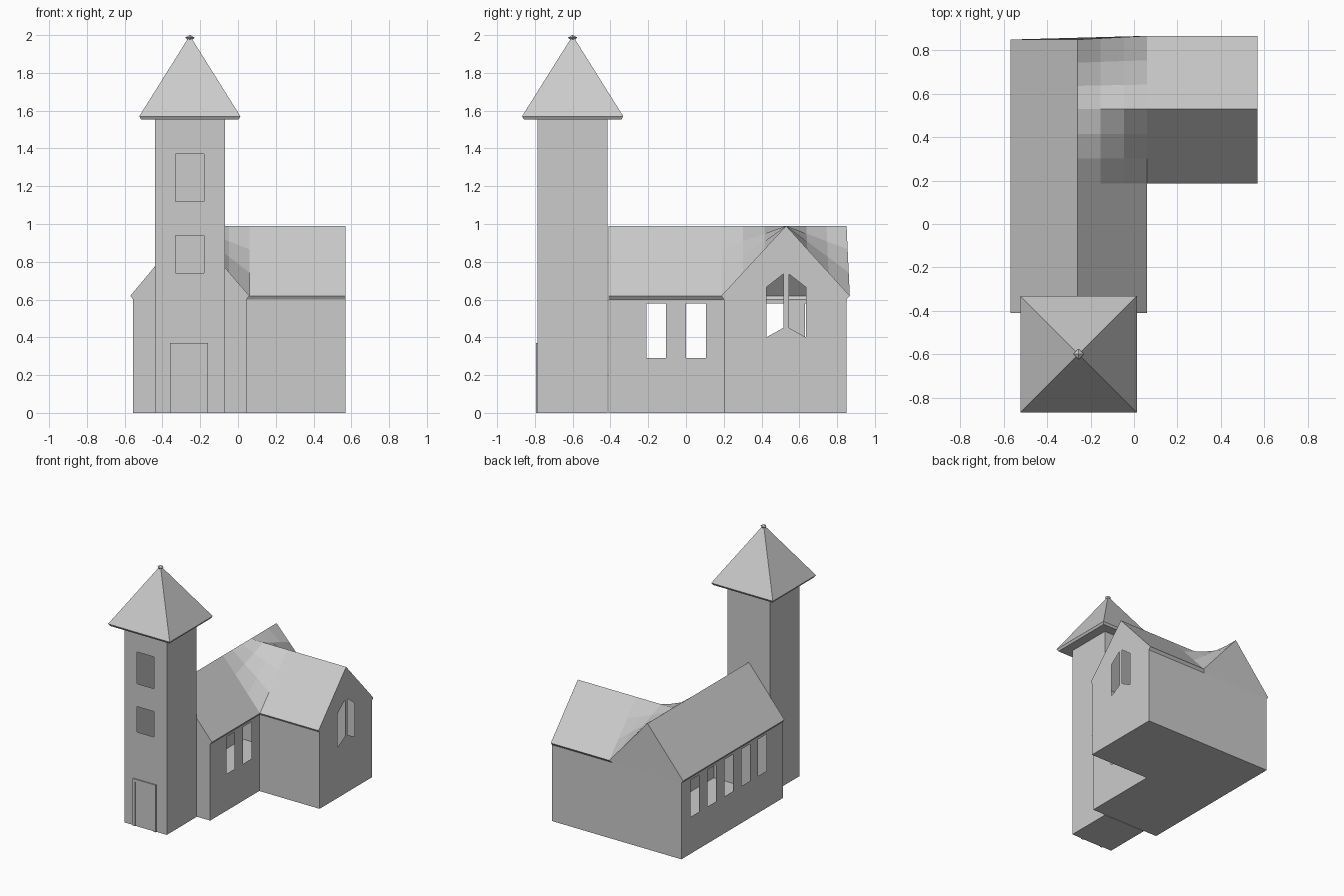
import bpy, bmesh, math
from mathutils import Vector

cube = bpy.data.objects.get("Cube")
if cube:
    bpy.data.objects.remove(cube)

stone = bpy.data.materials.new("plain_grey")
stone.use_nodes = True
stone.diffuse_color = (0.6, 0.6, 0.6, 1)
stone.node_tree.nodes["Principled BSDF"].inputs["Base Color"].default_value = (0.6, 0.6, 0.6, 1)


def finish(name, bm):
    mesh = bpy.data.meshes.new(name)
    bm.to_mesh(mesh)
    bm.free()
    mesh.materials.append(stone)
    obj = bpy.data.objects.new(name, mesh)
    bpy.context.collection.objects.link(obj)
    return obj


def sheet(name, polygons, inside, openings=()):
    """Thin faces turned away from an inside point, with convex openings cut out."""
    bm = bmesh.new()
    for points in polygons:
        bm.faces.new([bm.verts.new(p) for p in points])
    bmesh.ops.remove_doubles(bm, verts=bm.verts[:], dist=0.0001)
    bm.normal_update()
    for f in bm.faces:
        if f.normal.dot(f.calc_center_median() - Vector(inside)) < 0:
            f.normal_flip()
    for opening in openings:
        pts = [Vector(p) for p in opening]
        centre = sum(pts, Vector()) / len(pts)
        bm.faces.ensure_lookup_table()
        wall_normal = bm.faces[0].normal.copy()
        planes = []
        for a, b in zip(pts, pts[1:] + pts[:1]):
            n = (b - a).cross(wall_normal).normalized()
            if n.dot(centre - a) > 0:
                n.negate()
            planes.append((a, n))
            bmesh.ops.bisect_plane(bm, geom=bm.verts[:] + bm.edges[:] + bm.faces[:],
                                   dist=0.00001, plane_co=a, plane_no=n)
        hole = [f for f in bm.faces
                if all((f.calc_center_median() - a).dot(n) < 0 for a, n in planes)]
        bmesh.ops.delete(bm, geom=hole, context='FACES')
    return finish(name, bm)


def side_rect(x, y0, y1, z0, z1):
    return [(x, y0, z0), (x, y1, z0), (x, y1, z1), (x, y0, z1)]


def front_rect(y, x0, x1, z0, z1):
    return [(x0, y, z0), (x1, y, z0), (x1, y, z1), (x0, y, z1)]


# Main dimensions
XR, XL, XT = -0.555, 0.045, 0.57          # nave walls and wing end
YF, YW, YB = -0.41, 0.20, 0.85            # nave front, wing front, back
ER, EL, EF, EB = -0.57, 0.06, 0.187, 0.867  # eave tips
RX, RY = -0.26, 0.53                      # ridge lines
WALL, EAVE, TOP = 0.60, 0.62, 0.99
CORE = (-0.25, 0.5, 0.4)

# Nave side walls with rows of windows
rows = [(-0.21 + 0.21 * i, -0.105 + 0.21 * i) for i in range(5)]
sheet("nave_right_wall", [side_rect(XR, YF, YB, 0, WALL)], CORE,
      [side_rect(XR, a, b, 0.29, 0.58) for a, b in rows])
sheet("nave_left_wall", [side_rect(XL, YF, YW, 0, WALL)], CORE,
      [side_rect(XL, a, b, 0.29, 0.58) for a, b in rows[:2]])

# Nave front gable, wing front wall and shared back wall
sheet("nave_front_gable", [[(XR, YF, 0), (XL, YF, 0), (XL, YF, WALL), (EL, YF, EAVE),
                            (RX, YF, TOP), (ER, YF, EAVE), (XR, YF, WALL)]], CORE)
sheet("wing_front_wall", [front_rect(YW, XL, XT, 0, WALL)], CORE)
sheet("back_wall", [[(XR, YB, 0), (XT, YB, 0), (XT, YB, WALL), (XL, YB, WALL),
                     (XR, YB, WALL)],
                    [(XR, YB, WALL), (XL, YB, WALL), (EL, EB, EAVE), (RX, YB, TOP),
                     (ER, YB, EAVE)]], CORE)

# Wing gable with a pair of slanted windows
panes = []
for s in (-1, 1):
    near, far = RY + s * 0.015, RY + s * 0.105
    panes.append([(XT, near, 0.45), (XT, far, 0.40), (XT, far, 0.665), (XT, near, 0.735)])
sheet("wing_gable", [[(XT, YW, 0), (XT, YB, 0), (XT, YB, WALL), (XT, EB, EAVE),
                      (XT, RY, TOP), (XT, EF, EAVE), (XT, YW, WALL)]], CORE, panes)

# Floor
sheet("floor", [[(XR, YF, 0), (XL, YF, 0), (XL, YW, 0), (XT, YW, 0),
                 (XT, YB, 0), (XR, YB, 0)]], CORE)

# Slanted undersides of the eaves
sheet("eaves", [
    [(XR, YF, WALL), (XR, YB, WALL), (ER, YB, EAVE), (ER, YF, EAVE)],
    [(XL, YF, WALL), (XL, YW, WALL), (EL, EF, EAVE), (EL, YF, EAVE)],
    [(XL, YW, WALL), (XT, YW, WALL), (XT, EF, EAVE), (EL, EF, EAVE)],
    [(XL, YB, WALL), (XT, YB, WALL), (XT, EB, EAVE), (EL, EB, EAVE)],
], CORE)

# Roof slopes
roof = [
    [(ER, YF, EAVE), (RX, YF, TOP), (RX, YB, TOP), (ER, YB, EAVE)],
    [(RX, YF, TOP), (EL, YF, EAVE), (EL, EF, EAVE), (RX, EF, TOP)],
    [(EL, RY, TOP), (XT, RY, TOP), (XT, EF, EAVE), (EL, EF, EAVE)],
    [(EL, RY, TOP), (XT, RY, TOP), (XT, EB, EAVE), (EL, EB, EAVE)],
]


# Saddle patches blending the two roofs
def saddle(i, j, edge_r, edge_l):
    u, v = i / 3, j / 3
    edge = edge_r + (edge_l - edge_r) * u
    return (RX + (EL - RX) * u, RY + (edge - RY) * v, TOP - (TOP - EAVE) * u * v)


for edges in ((EF, EF), (YB, EB)):
    for i in range(3):
        for j in range(3):
            roof.append([saddle(i + a, j + b, *edges)
                         for a, b in ((0, 0), (1, 0), (1, 1), (0, 1))])
sheet("main_roof", roof, CORE)

# Tower shell with two front windows
CX, CY, H = -0.255, -0.6, 0.185
x0, x1, y0, y1 = CX - H, CX + H, CY - H, CY + H
TH = 1.56
mid = (CX, CY, 0.8)
sheet("tower_front", [front_rect(y0, x0, x1, 0, TH)], mid,
      [front_rect(y0, -0.33, -0.18, 0.74, 0.94), front_rect(y0, -0.33, -0.18, 1.12, 1.37)])
sheet("tower_sides", [front_rect(y1, x0, x1, 0, TH), side_rect(x0, y0, y1, 0, TH),
                      side_rect(x1, y0, y1, 0, TH),
                      [(x0, y0, 0), (x1, y0, 0), (x1, y1, 0), (x0, y1, 0)]], mid)


# Square tiers, used for the tower roof and its finial
def tiers(name, levels, turn):
    bm = bmesh.new()
    rings = []
    for r, z in levels:
        rings.append([bm.verts.new((CX + r * math.cos(turn + k * math.pi / 2),
                                    CY + r * math.sin(turn + k * math.pi / 2), z))
                      for k in range(4)])
    for low, high in zip(rings, rings[1:]):
        for k in range(4):
            n = (k + 1) % 4
            bm.faces.new((low[k], low[n], high[n], high[k]))
    bm.faces.new(rings[0][::-1])
    bm.faces.new(rings[-1])
    bmesh.ops.remove_doubles(bm, verts=bm.verts[:], dist=0.00001)
    return finish(name, bm)


R2 = math.sqrt(2)
tiers("tower_roof", [(0.258 * R2, 1.553), (0.268 * R2, 1.57), (0.002, 1.995)], math.pi / 4)
tiers("finial", [(0.012, 1.975), (0.025, 1.987), (0.002, 2.0)], 0)


# Door frame around a plain door
def block(name, a, b):
    bm = bmesh.new()
    bmesh.ops.create_cube(bm, size=1)
    for v in bm.verts:
        v.co = [a[i] if v.co[i] < 0 else b[i] for i in range(3)]
    return finish(name, bm)


DR, DL, DT, W = -0.36, -0.16, 0.37, 0.02
block("door_frame_right", (DR, y0 - 0.01, 0), (DR + W, y0, DT))
block("door_frame_left", (DL - W, y0 - 0.01, 0), (DL, y0, DT))
block("door_frame_top", (DR + W, y0 - 0.01, DT - W), (DL - W, y0, DT))
block("door", (DR + W, y0 - 0.003, 0), (DL - W, y0, DT - W))
